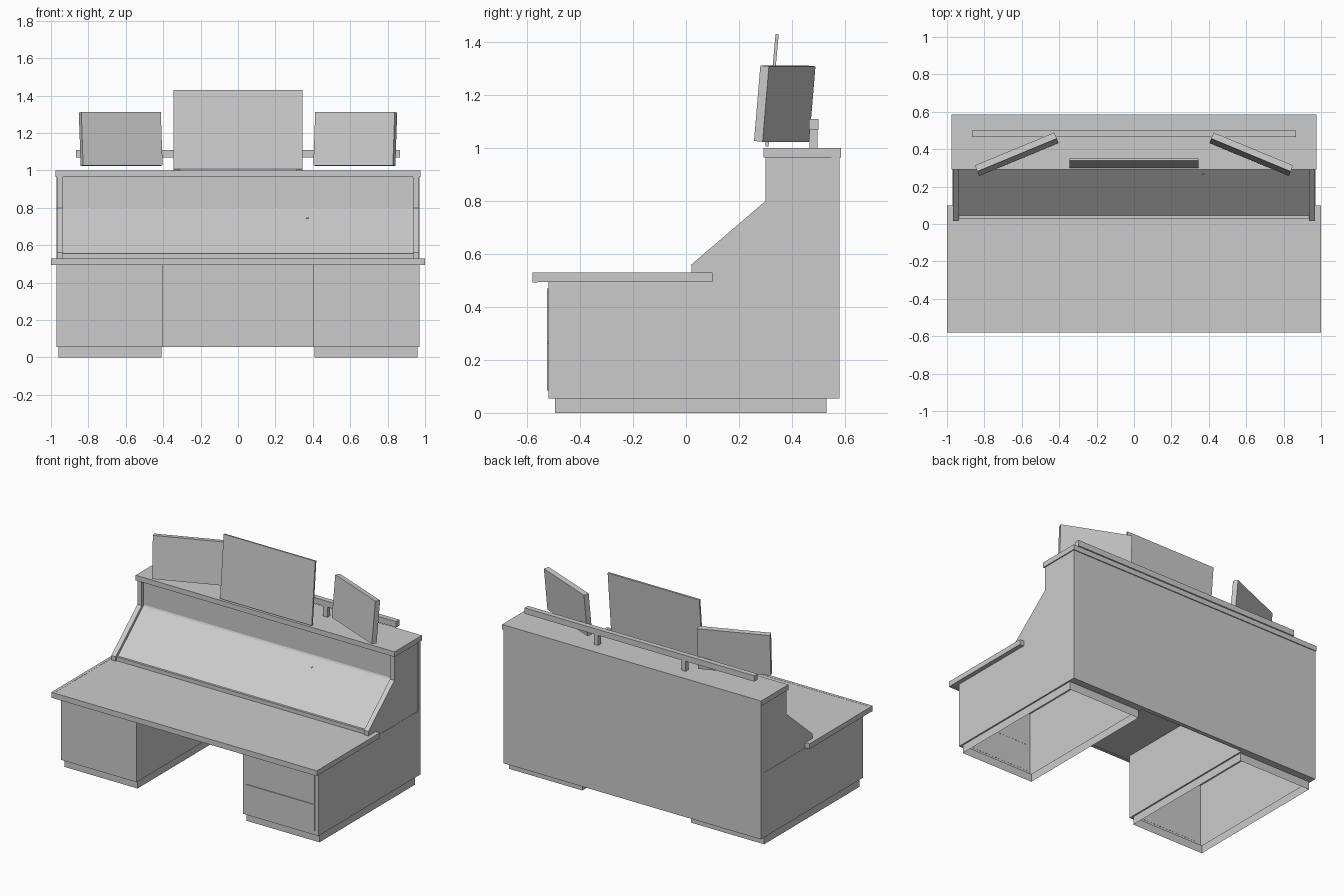
import bpy, bmesh, math
from mathutils import Matrix, Vector

if "Cube" in bpy.data.objects:
    bpy.data.objects.remove(bpy.data.objects["Cube"])

grey = bpy.data.materials.new("plain_grey")
grey.diffuse_color = (0.6, 0.6, 0.6, 1)
grey.use_nodes = True
grey.node_tree.nodes["Principled BSDF"].inputs["Base Color"].default_value = grey.diffuse_color


def finish(name, bm, matrix=None):
    bmesh.ops.recalc_face_normals(bm, faces=bm.faces)
    mesh = bpy.data.meshes.new(name)
    bm.to_mesh(mesh)
    bm.free()
    mesh.materials.append(grey)
    ob = bpy.data.objects.new(name, mesh)
    if matrix:
        ob.matrix_world = matrix
    bpy.context.collection.objects.link(ob)
    return ob


def box(name, x, y, z, matrix=None):
    """Box from (min, max) ranges."""
    bm = bmesh.new()
    bmesh.ops.create_cube(bm, size=1)
    for v in bm.verts:
        v.co = [(r[0] + r[1]) / 2 + c * (r[1] - r[0]) for r, c in zip((x, y, z), v.co)]
    return finish(name, bm, matrix)


def prism(name, profile, x0, x1):
    """Side profile of (y, z) points extruded along x."""
    bm = bmesh.new()
    face = bm.faces.new([bm.verts.new((x0, y, z)) for y, z in profile])
    new = bmesh.ops.extrude_face_region(bm, geom=[face])["geom"]
    bmesh.ops.translate(bm, vec=(x1 - x0, 0, 0),
                        verts=[g for g in new if isinstance(g, bmesh.types.BMVert)])
    return finish(name, bm)


def hollow_pedestal(name, side):
    """Cabinet with a recessed plinth, open underneath."""
    rings = []
    bm = bmesh.new()
    for inset, y0, y1, z in ((0, -.52, .55, .495), (0, -.52, .55, .055),
                             (.01, -.495, .53, .055), (.01, -.495, .53, 0)):
        a, b = side * (.40 + inset), side * (.97 - inset)
        rings.append([bm.verts.new(p) for p in
                      ((a, y0, z), (b, y0, z), (b, y1, z), (a, y1, z))])
    bm.faces.new(rings[0])
    for r, s in zip(rings, rings[1:]):
        for i in range(4):
            j = (i + 1) % 4
            bm.faces.new((r[i], r[j], s[j], s[i]))
    return finish(name, bm)


# Worktop with edge trims
box("worktop", (-.98, .98), (-.56, .10), (.495, .529))
box("worktop_front_trim", (-1, 1), (-.58, -.56), (.493, .53))

# Paired parts: pedestals, trims, hutch sides, rail posts, side screens
hutch = [(.02, .495), (.02, .56), (.30, .80), (.30, .965), (.58, .965), (.58, .495)]
for side, label in ((-1, "left"), (1, "right")):
    hollow_pedestal(label + "_pedestal", side)
    box(label + "_worktop_trim", sorted((side * .98, side)), (-.56, .10), (.495, .53))
    prism(label + "_hutch_side", hutch, side * .935, side * .968)
    box(label + "_rail_post", (side * .33 - .016, side * .33 + .016), (.467, .497), (1, 1.07))
    tilt = Matrix.Rotation(math.radians(-22.5 * side), 4, 'Z') @ Matrix.Rotation(math.radians(-5.2), 4, 'X')
    box(label + "_screen", (-.23, .23), (-.0175, .0175), (-.143, .143),
        Matrix.Translation((side * .627, .373, 1.168)) @ tilt)

# Door on the left, two drawers on the right
box("left_door", (-.945, -.425), (-.525, -.519), (.085, .47))
box("lower_drawer", (.425, .945), (-.525, -.519), (.085, .263))
box("upper_drawer", (.425, .945), (-.525, -.519), (.269, .47))

# Back panel and sloped console body
box("back_panel", (-.97, .97), (.55, .58), (.055, .964))
prism("sloped_console", [(.03, .51), (.03, .555), (.045, .555), (.315, .79), (.32, .80),
                         (.32, .965), (.549, .965), (.549, .51)], -.935, .935)

# Small knob on the slope
bm = bmesh.new()
bmesh.ops.create_cone(bm, cap_ends=True, segments=12, radius1=.007, radius2=.007, depth=.012)
finish("slope_knob", bm, Matrix.Translation((.37, .266, .745))
       @ Matrix.Rotation(math.radians(41), 4, 'X'))

# Upper shelf, rail and main screen
box("upper_shelf", (-.975, .975), (.292, .585), (.965, 1))
box("screen_rail", (-.865, .865), (.465, .50), (1.07, 1.11))
box("main_screen", (-.345, .345), (-.006, .006), (-.213, .213),
    Matrix.Translation((0, .325, 1.218)) @ Matrix.Rotation(math.radians(-5.2), 4, 'X'))
